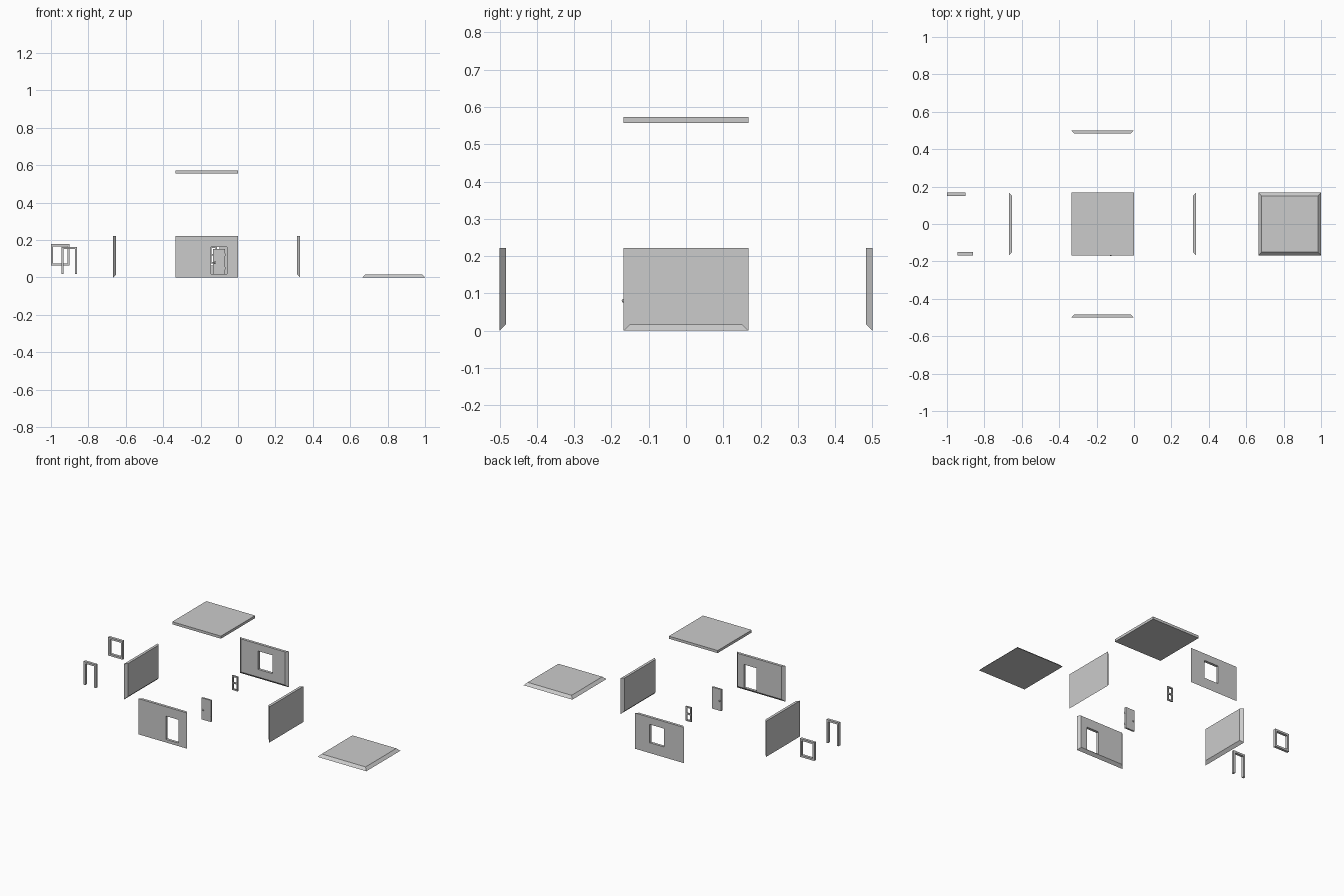
import bpy
import math
from mathutils import Matrix, Vector

default = bpy.data.objects.get("Cube")
if default:
    bpy.data.objects.remove(default, do_unlink=True)

SIDE = 0.335      # house footprint
HALF = SIDE / 2
THICK = 0.0165    # panel thickness
HEIGHT = 0.222    # wall height
CENTRE = -HALF    # house centre on x
SPREAD = 0.5      # distance from house centre to each wall's outer face

grey = bpy.data.materials.new("plain_grey")
grey.use_nodes = True
grey.diffuse_color = (0.6, 0.6, 0.6, 1)
grey.node_tree.nodes["Principled BSDF"].inputs["Base Color"].default_value = grey.diffuse_color


def solid(name, near, far):
    """Closed block between two matching four-cornered loops."""
    faces = [(0, 1, 2, 3), (7, 6, 5, 4)]
    faces += [(i, i + 4, (i + 1) % 4 + 4, (i + 1) % 4) for i in range(4)]
    mesh = bpy.data.meshes.new(name)
    mesh.from_pydata([Vector(p) for p in near + far], [], faces)
    mesh.materials.append(grey)
    obj = bpy.data.objects.new(name, mesh)
    bpy.context.collection.objects.link(obj)
    return obj


def box(name, x, y, z):
    def loop(depth):
        return [(x[0], depth, z[0]), (x[1], depth, z[0]), (x[1], depth, z[1]), (x[0], depth, z[1])]
    return solid(name, loop(y[0]), loop(y[1]))


def cut(obj, x, y, z):
    """Cut a box-shaped opening through a part."""
    cutter = box("cutter", x, y, z)
    mod = obj.modifiers.new("opening", 'BOOLEAN')
    mod.operation = 'DIFFERENCE'
    mod.solver = 'EXACT'
    mod.object = cutter
    bpy.context.view_layer.objects.active = obj
    bpy.ops.object.modifier_apply(modifier=mod.name)
    bpy.data.objects.remove(cutter, do_unlink=True)


# Floor: slab with mitred rim, widest at the bottom
def floor_loop(h, z):
    cx = 1 - HALF
    return [(cx - h, h, z), (cx + h, h, z), (cx + h, -h, z), (cx - h, -h, z)]


solid("floor", floor_loop(HALF, 0), floor_loop(HALF - THICK, THICK))

# Roof: plain slab above the house
box("roof", (-SIDE, 0), (-HALF, HALF), (0.557, 0.573))


# Walls: mitred at both ends and the bottom, turned round the house centre
def wall_loop(depth, inset):
    w = HALF - inset
    return [(-w, depth, inset), (w, depth, inset), (w, depth, HEIGHT), (-w, depth, HEIGHT)]


walls = {}
for turn, name in enumerate(["front_wall", "left_wall", "back_wall", "right_wall"]):
    wall = solid(name, wall_loop(-SPREAD, 0), wall_loop(THICK - SPREAD, THICK))
    wall.data.transform(Matrix.Translation((CENTRE, 0, 0))
                        @ Matrix.Rotation(turn * math.pi / 2, 4, 'Z'))
    walls[name] = wall

# Openings in the front and back walls
door_x, door_z = (-0.145, -0.06), (0.019, 0.164)
window_x, window_z = (-0.2, -0.1), (0.064, 0.178)
cut(walls["front_wall"], door_x, (-0.6, -0.4), door_z)
cut(walls["back_wall"], window_x, (0.4, 0.6), window_z)

# Frames, moved out to the side
SHIFT = -0.8
BAR = 0.012
door_frame = box("door_frame", [v + SHIFT for v in door_x], (-HALF, THICK - HALF), door_z)
cut(door_frame, (door_x[0] + SHIFT + BAR, door_x[1] + SHIFT - BAR),
    (-0.3, 0), (-0.1, door_z[1] - BAR))
window_frame = box("window_frame", [v + SHIFT for v in window_x], (HALF - THICK, HALF), window_z)
cut(window_frame, (window_x[0] + SHIFT + BAR, window_x[1] + SHIFT - BAR),
    (0, 0.3), (window_z[0] + BAR, window_z[1] - BAR))

# Narrow window sash with two stacked panes
sash_x, sash_z = (-0.15, -0.112), (0.076, 0.166)
RAIL = 0.008
middle = sum(sash_z) / 2
sash = box("window_sash", sash_x, (HALF - 0.013, HALF - 0.004), sash_z)
for low, high in ((sash_z[0] + RAIL, middle - RAIL / 2), (middle + RAIL / 2, sash_z[1] - RAIL)):
    cut(sash, (sash_x[0] + RAIL, sash_x[1] - RAIL), (0, 0.3), (low, high))

# Door leaf with hinges and a knob on each face
leaf_front, leaf_back = 0.002 - HALF, 0.013 - HALF
box("door_leaf", (-0.134, -0.07), (leaf_front, leaf_back), (0.019, 0.153))
for label, z in (("lower", 0.05), ("upper", 0.122)):
    box(label + "_hinge", (-0.073, -0.068), (leaf_front - 0.002, leaf_front + 0.004), (z - 0.006, z + 0.006))
for label, y in (("front", leaf_front - 0.002), ("back", leaf_back + 0.002)):
    bpy.ops.mesh.primitive_uv_sphere_add(segments=12, ring_count=8, radius=0.005, location=(-0.124, y, 0.08))
    knob = bpy.context.object
    knob.name = label + "_door_knob"
    knob.data.materials.append(grey)
    bpy.ops.object.shade_smooth_by_angle()
